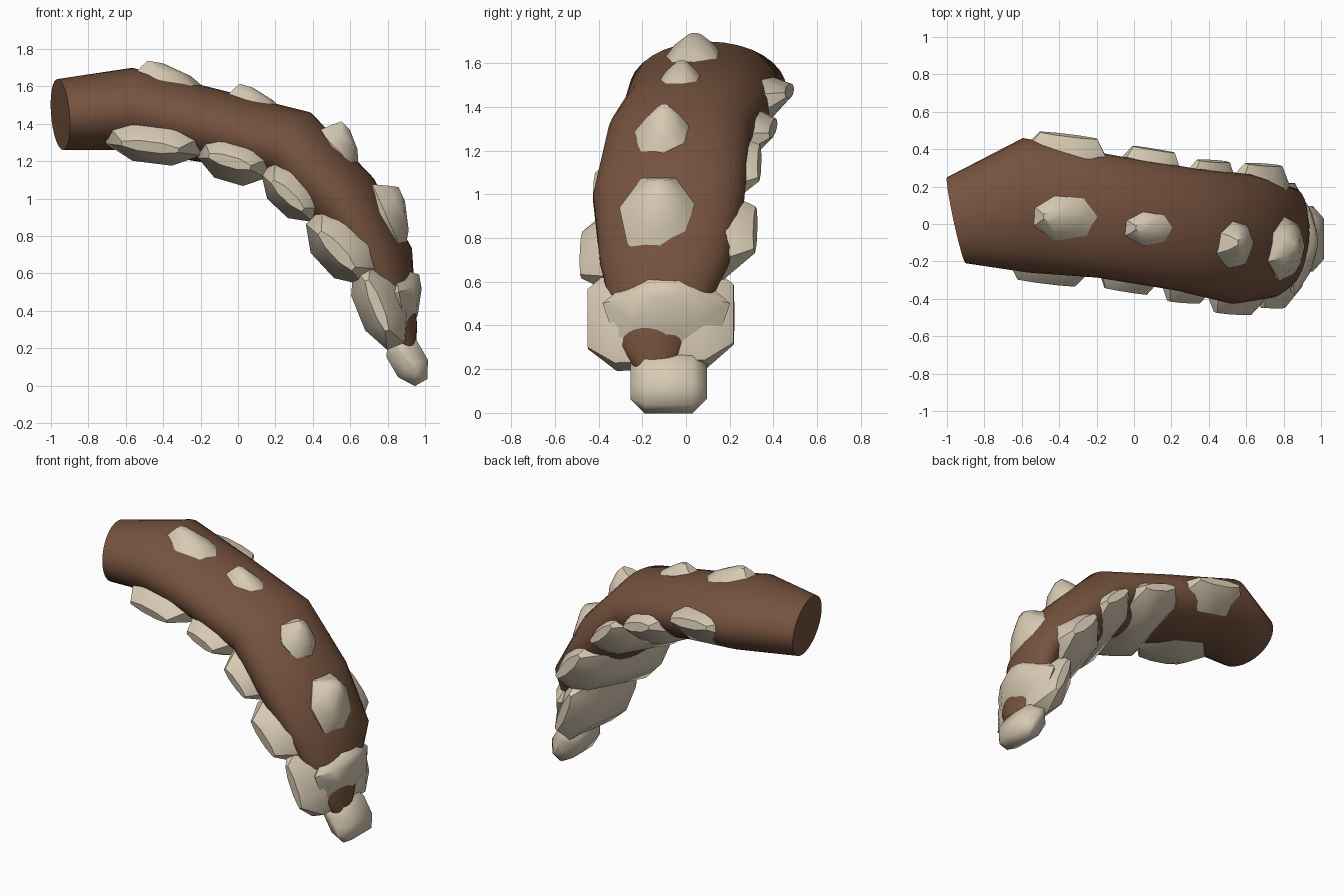
import bpy, bmesh, math
from mathutils import Vector, Euler

cube = bpy.data.objects.get("Cube")
if cube:
    bpy.data.objects.remove(cube, do_unlink=True)

Z = Vector((0, 0, 1))


def make_material(name, color):
    mat = bpy.data.materials.new(name)
    mat.use_nodes = True
    mat.diffuse_color = color
    mat.node_tree.nodes["Principled BSDF"].inputs["Base Color"].default_value = color
    return mat


brown = make_material("brown hide", (0.18, 0.085, 0.048, 1))
cream = make_material("cream horn", (0.68, 0.59, 0.45, 1))


def finish(bm, name, mat, angle):
    bmesh.ops.recalc_face_normals(bm, faces=bm.faces)
    mesh = bpy.data.meshes.new(name)
    bm.to_mesh(mesh)
    bm.free()
    mesh.materials.append(mat)
    obj = bpy.data.objects.new(name, mesh)
    bpy.context.collection.objects.link(obj)
    bpy.ops.object.select_all(action='DESELECT')
    obj.select_set(True)
    bpy.context.view_layer.objects.active = obj
    bpy.ops.object.shade_smooth_by_angle(angle=math.radians(angle))


# Curved body: centre of each ring, then its side and upward radius
rings = [
    (-.95, .02, 1.45, .235, .19),
    (-.58, .10, 1.48, .36, .22),
    (-.15, .04, 1.39, .33, .20),
    (.28, -.03, 1.28, .33, .21),
    (.57, -.08, .98, .35, .20),
    (.79, -.10, .68, .30, .14),
    (.87, -.15, .30, .15, .09),
    (.91, -.13, .14, .06, .04),
]


def build_body(sides=32):
    path = [Vector(r[:3]) for r in rings]
    bm = bmesh.new()
    loops = []
    last = len(path) - 1
    for i, (center, ring) in enumerate(zip(path, rings)):
        before = (center - path[i - 1]).normalized() if i > 0 else Vector()
        after = (path[i + 1] - center).normalized() if i < last else Vector()
        tangent = (before + after).normalized()
        side = Z.cross(tangent).normalized()
        up = tangent.cross(side)
        loop = []
        for k in range(sides):
            a = math.tau * k / sides
            loop.append(bm.verts.new(center + side * ring[3] * math.cos(a) + up * ring[4] * math.sin(a)))
        loops.append(loop)
    for a, b in zip(loops, loops[1:]):
        for k in range(sides):
            n = (k + 1) % sides
            bm.faces.new((a[k], a[n], b[n], b[k]))
    bm.faces.new(loops[0])
    bm.faces.new(loops[-1])
    finish(bm, "curved_body", brown, 50)


def dome_points():
    """Low seven-sided dome with its peak toward the base of the body."""
    for level, spread, shift in ((-1, .6, 0), (-.1, 1, 0), (.55, .62, -.15), (.92, .2, -.4)):
        for k in range(7):
            a = math.tau * k / 7
            yield Vector((math.cos(a) * spread + shift, math.sin(a) * spread, level))


def wrap_points():
    """Rounded bar lying across the body, narrowing to a ridge at both ends."""
    for end, length, height in ((-1, .6, .22), (-.62, 1, 1), (.62, 1, 1), (1, .6, .22)):
        for k in range(8):
            a = math.tau * (k + .5) / 8
            yield Vector((math.cos(a) * length, end, math.sin(a) * height))


def build_plate(name, points, center, size, pitch, roll=0, yaw=0):
    turn = Euler([math.radians(v) for v in (roll, pitch, yaw)]).to_matrix()
    bm = bmesh.new()
    for p in points:
        bm.verts.new(Vector(center) + turn @ (p * Vector(size)))
    bmesh.ops.convex_hull(bm, input=bm.verts)
    finish(bm, name, cream, 45)


build_body()

# Plates on the outer curve: centre, half sizes, pitch
outer = [
    ((-.37, .04, 1.615), (.23, .15, .11), 10),
    ((.09, -.02, 1.495), (.19, .12, .10), 16),
    ((.54, -.10, 1.27), (.16, .14, .12), 46),
    ((.81, -.12, .90), (.22, .19, .12), 66),
    ((.88, -.09, .46), (.20, .30, .12), 80),
]
for number, plate in enumerate(outer, 1):
    build_plate(f"outer_plate_{number}", dome_points(), *plate)

# Broad plates wrapping the inner curve: centre, half sizes, pitch, roll, yaw
inner = [
    ((-.41, .08, 1.375), (.28, .41, .14), 7, 14, -7),
    ((.03, .02, 1.25), (.21, .39, .145), 16, 8, -9),
    ((.345, -.04, 1.08), (.20, .39, .14), 43, 13, -3),
    ((.61, -.08, .78), (.24, .41, .165), 47, 12, -3),
    ((.77, -.115, .44), (.26, .335, .13), 68, 5, 0),
]
for number, plate in enumerate(inner, 1):
    build_plate(f"inner_plate_{number}", wrap_points(), *plate)

# Claw-like plate closing the tip
build_plate("tip_plate", wrap_points(), (.905, -.08, .145), (.16, .175, .10), 60)
